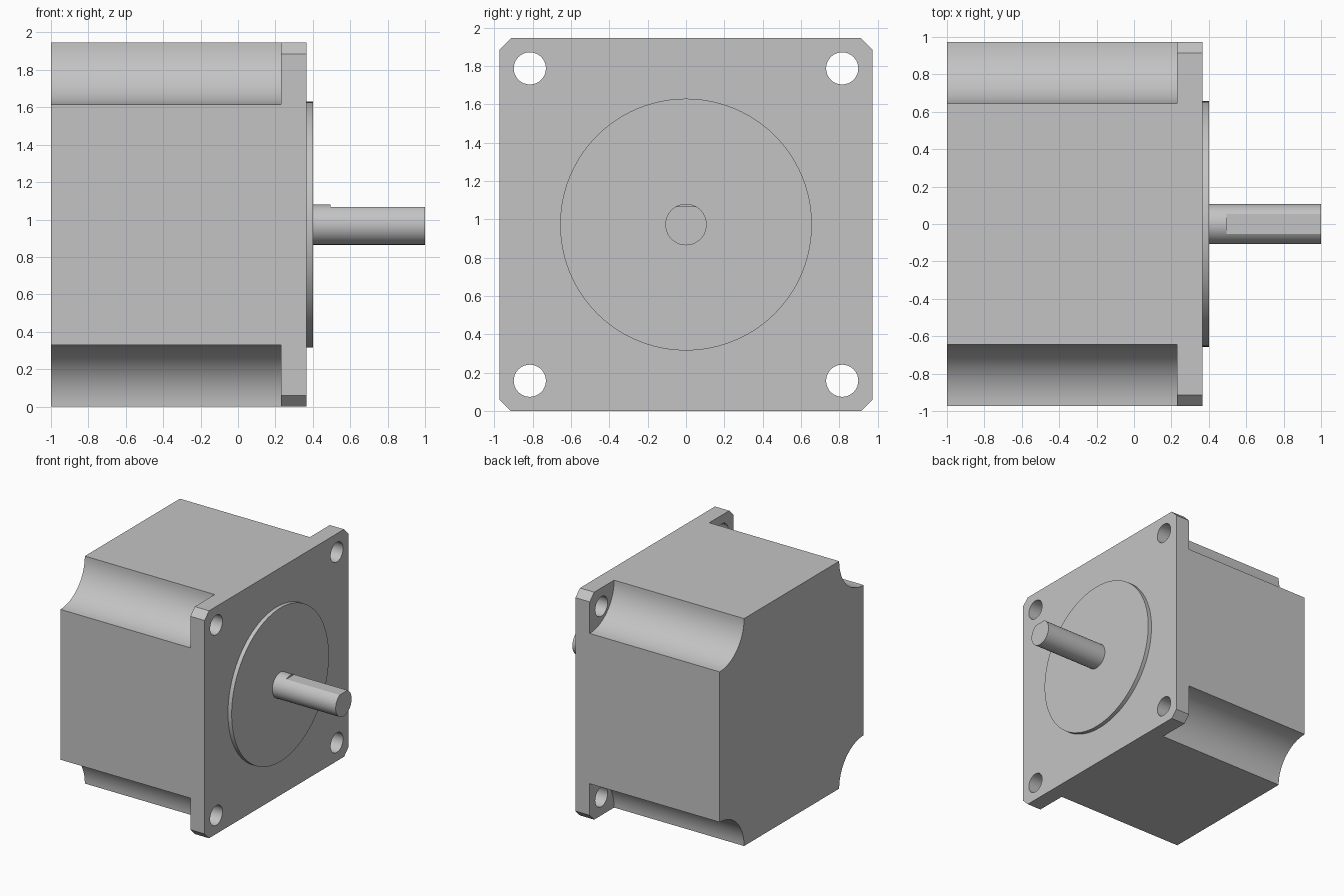
import bpy
import bmesh
from math import pi, sin, cos, asin, radians

if "Cube" in bpy.data.objects:
    bpy.data.objects.remove(bpy.data.objects["Cube"])

HALF = 0.973      # half side of the square flange, also the shaft height
GROOVE = 0.33     # radius of the corner grooves
CHAMFER = 0.06
HOLE = 0.815      # bolt hole offset
SHAFT = 0.108
FLAT = 0.094      # height of the shaft flat above its axis

steel = bpy.data.materials.new("light grey metal")
steel.use_nodes = True
steel.diffuse_color = (0.55, 0.55, 0.55, 1)
steel.node_tree.nodes["Principled BSDF"].inputs["Base Color"].default_value = (0.55, 0.55, 0.55, 1)


def arc(cy, cz, r, start, end, n):
    """Points of an arc in the y-z plane, both ends included."""
    steps = [start + (end - start) * i / n for i in range(n + 1)]
    return [(cy + r * cos(a), cz + r * sin(a)) for a in steps]


def circle(cy, cz, r, n):
    return arc(cy, cz, r, 0, 2 * pi, n)[:-1]


def prism(name, loops, x0, x1):
    """Fill y-z outlines (later loops are holes) and extrude them along x."""
    bm = bmesh.new()
    for loop in loops:
        verts = [bm.verts.new((x0, y, z + HALF)) for y, z in loop]
        for i, v in enumerate(verts):
            bm.edges.new((verts[i - 1], v))
    if len(loops) == 1:
        bm.faces.new(list(bm.verts))
    else:
        bmesh.ops.triangle_fill(bm, edges=bm.edges[:], use_beauty=True, normal=(1, 0, 0))
    cap = bmesh.ops.extrude_face_region(bm, geom=bm.faces[:], use_keep_orig=True)
    moved = [g for g in cap["geom"] if isinstance(g, bmesh.types.BMVert)]
    bmesh.ops.translate(bm, verts=moved, vec=(x1 - x0, 0, 0))
    bmesh.ops.recalc_face_normals(bm, faces=bm.faces[:])
    mesh = bpy.data.meshes.new(name)
    bm.to_mesh(mesh)
    bm.free()
    mesh.materials.append(steel)
    obj = bpy.data.objects.new(name, mesh)
    bpy.context.collection.objects.link(obj)
    bpy.ops.object.select_all(action="DESELECT")
    obj.select_set(True)
    bpy.context.view_layer.objects.active = obj
    bpy.ops.object.shade_smooth_by_angle(angle=radians(30))
    return obj


corners = [(1, 1), (-1, 1), (-1, -1), (1, -1)]

# Body with a concave quarter-round groove along each corner
body = []
for k, (sy, sz) in enumerate(corners):
    start = 1.5 * pi + k * pi / 2
    body += arc(sy * HALF, sz * HALF, GROOVE, start, start - pi / 2, 20)
prism("motor_body", [body], -1.0, 0.23)

# Chamfered mounting flange with four bolt holes
outline = []
for sy, sz in corners:
    pair = [(sy * HALF, sz * (HALF - CHAMFER)), (sy * (HALF - CHAMFER), sz * HALF)]
    outline += pair if sy * sz > 0 else pair[::-1]
holes = [circle(sy * HOLE, sz * HOLE, 0.084, 32) for sy, sz in corners]
prism("mounting_flange", [outline] + holes, 0.23, 0.365)

# Raised centring disc
prism("pilot_disc", [circle(0, 0, 0.657, 96)], 0.36, 0.40)

# Shaft: round at the root, then with a flat on top
prism("shaft_root", [circle(0, 0, SHAFT, 48)], 0.39, 0.495)
tilt = asin(FLAT / SHAFT)
prism("shaft_with_flat", [arc(0, 0, SHAFT, pi - tilt, 2 * pi + tilt, 40)], 0.495, 1.0)
